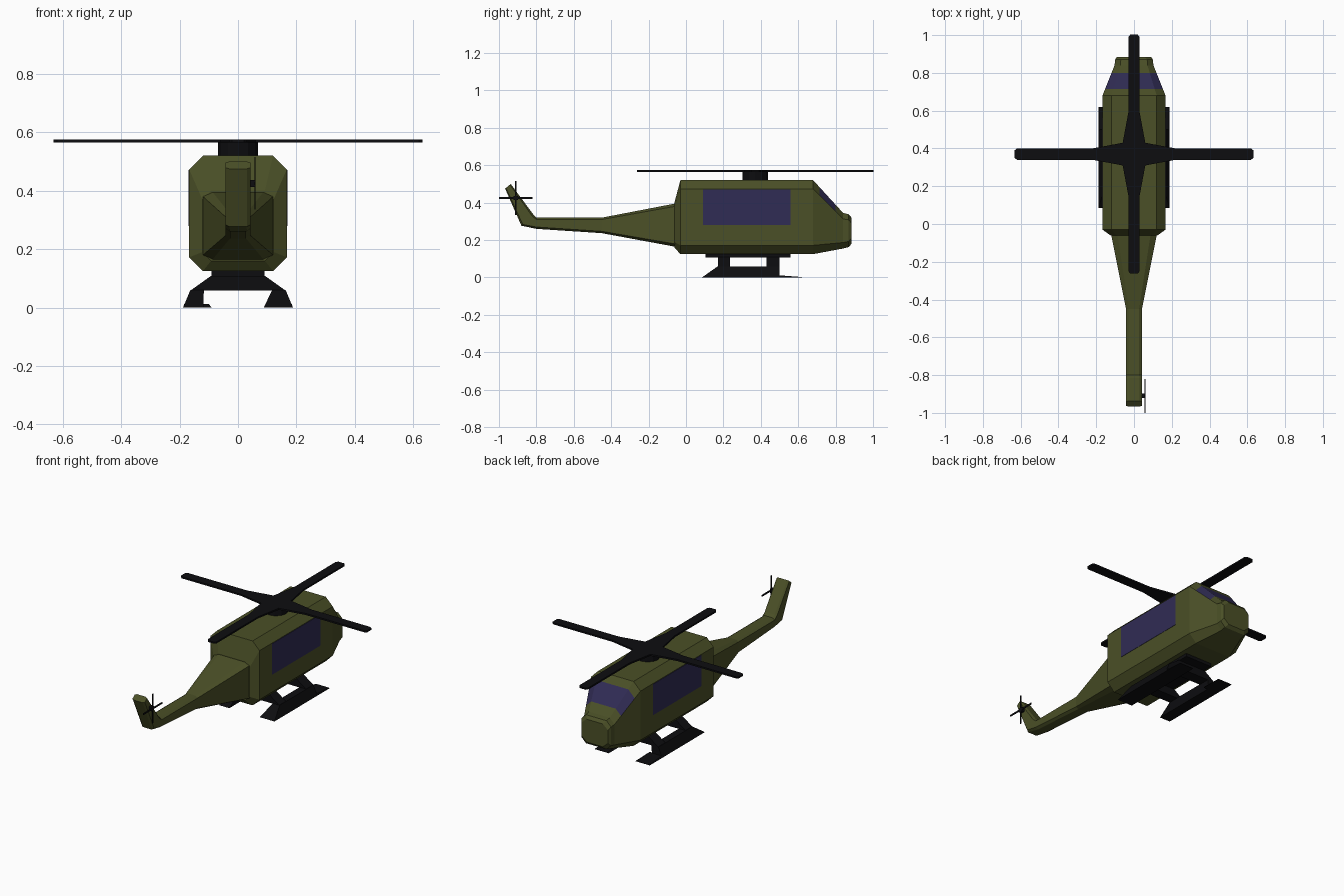
import bpy, bmesh, math
from mathutils import Matrix, Vector

if "Cube" in bpy.data.objects:
    bpy.data.objects.remove(bpy.data.objects["Cube"])


def material(name, rgb):
    m = bpy.data.materials.new(name)
    m.diffuse_color = (*rgb, 1)
    m.use_nodes = True
    m.node_tree.nodes["Principled BSDF"].inputs["Base Color"].default_value = m.diffuse_color
    return m


GREEN = material("olive", (0.07, 0.08, 0.02))
GLASS = material("window_glass", (0.03, 0.025, 0.09))
BLACK = material("black", (0.004, 0.004, 0.005))


def finish(bm, name, *mats):
    bmesh.ops.recalc_face_normals(bm, faces=bm.faces)
    me = bpy.data.meshes.new(name)
    bm.to_mesh(me)
    bm.free()
    for m in mats:
        me.materials.append(m)
    ob = bpy.data.objects.new(name, me)
    bpy.context.collection.objects.link(ob)
    return ob


def loft(bm, rings, glass_after=None):
    loops = [[bm.verts.new(p) for p in r] for r in rings]
    n = len(loops[0])
    for i, (a, b) in enumerate(zip(loops, loops[1:])):
        for k in range(n):
            f = bm.faces.new((a[k], a[(k + 1) % n], b[(k + 1) % n], b[k]))
            if i == glass_after and k in (3, 4, 5):
                f.material_index = 1
    bm.faces.new(loops[0])
    bm.faces.new(loops[-1])


def octagon(bot, top, w, cx, c):
    """Chamfered section between a bottom and a top (y, z) point."""
    b, t = Vector((0, *bot)), Vector((0, *top))
    up = (t - b).normalized() * c
    shape = [(-w + cx, b), (w - cx, b), (w, b + up), (w, t - up),
             (w - cx, t), (-w + cx, t), (-w, t - up), (-w, b + up)]
    return [(x, p.y, p.z) for x, p in shape]


def box(name, lo, hi, mat):
    bm = bmesh.new()
    loft(bm, [[(lo[0], lo[1], z), (hi[0], lo[1], z), (hi[0], hi[1], z), (lo[0], hi[1], z)]
              for z in (lo[2], hi[2])])
    return finish(bm, name, mat)


# Cabin and nose, with the windscreen band on the sloping faces
def cabin_section(y):
    t = (y - 0.68) / 0.16
    return octagon((y, 0.125 + 0.03 * t), (y, 0.52 - 0.175 * t),
                   0.167 - 0.064 * t, 0.047 - 0.015 * t, 0.047 - 0.015 * t)


bm = bmesh.new()
loft(bm, [octagon((-0.062, 0.16), (-0.062, 0.40), 0.122, 0.03, 0.03),
          octagon((-0.03, 0.125), (-0.03, 0.52), 0.167, 0.047, 0.047),
          cabin_section(0.68), cabin_section(0.715), cabin_section(0.80), cabin_section(0.84),
          octagon((0.87, 0.163), (0.87, 0.338), 0.1, 0.03, 0.03),
          octagon((0.885, 0.18), (0.885, 0.32), 0.09, 0.035, 0.03)], glass_after=3)
finish(bm, "cabin", GREEN, GLASS)

# Tail boom and fin
bm = bmesh.new()
loft(bm, [octagon((-0.06, 0.165), (-0.06, 0.395), 0.12, 0.033, 0.015),
          octagon((-0.45, 0.237), (-0.45, 0.32), 0.042, 0.015, 0.01),
          octagon((-0.80, 0.26), (-0.80, 0.32), 0.042, 0.015, 0.01),
          octagon((-0.88, 0.277), (-0.815, 0.335), 0.042, 0.012, 0.01),
          octagon((-0.967, 0.475), (-0.937, 0.50), 0.042, 0.012, 0.006)])
finish(bm, "tail_boom", GREEN)

# Side windows
for s, side in ((-1, "left"), (1, "right")):
    x = sorted((s * 0.160, s * 0.169))
    box(side + "_window", (x[0], 0.09, 0.28), (x[1], 0.56, 0.47), GLASS)

# Main rotor: four flared blades from one outline
bm = bmesh.new()
outline = []
for q in range(4):
    rot = Matrix.Rotation(q * math.pi / 2, 3, 'Z')
    for p in ((0.06, -0.06), (0.22, -0.03), (0.62, -0.03), (0.632, -0.02),
              (0.632, 0.02), (0.62, 0.03), (0.22, 0.03)):
        outline.append(rot @ Vector((*p, 0)))
loft(bm, [[p + Vector((0, 0.37, z)) for p in outline] for z in (0.565, 0.575)])
finish(bm, "main_rotor", BLACK)

# Rotor mast
bm = bmesh.new()
bmesh.ops.create_cone(bm, cap_ends=True, segments=12, radius1=0.068, radius2=0.068, depth=0.06,
                      matrix=Matrix.Translation((0, 0.37, 0.54)))
finish(bm, "rotor_mast", BLACK)

# Tail rotor
box("tail_rotor_hub", (0.035, -0.922, 0.413), (0.06, -0.898, 0.437), BLACK)
box("tail_blade_level", (0.056, -1.0, 0.42), (0.06, -0.82, 0.43), BLACK)
box("tail_blade_upright", (0.056, -0.915, 0.335), (0.06, -0.905, 0.515), BLACK)

# Landing gear: belly plate, cross legs and tapered skids
box("belly_plate", (-0.09, 0.105, 0.106), (0.09, 0.56, 0.13), BLACK)
for y0, y1, end in ((0.17, 0.235, "front"), (0.43, 0.50, "rear")):
    bm = bmesh.new()
    loft(bm, [[(x, y, z) for x, z in ((-0.09, 0.11), (0.09, 0.11), (0.163, 0.058), (-0.163, 0.058))]
              for y in (y0, y1)])
    finish(bm, end + "_skid_leg", BLACK)
for s, side in ((-1, "left"), (1, "right")):
    bm = bmesh.new()
    foot = 0.118 if s < 0 else 0.088
    loft(bm, [[(s * xi, y0, z), (s * xo, y0, z), (s * xo, y1, z), (s * xi, y1, z)]
              for xi, xo, y0, y1, z in ((foot, 0.188, 0.085, 0.50, 0), (0.117, 0.163, 0.17, 0.50, 0.06))])
    toe = [(0.09, 0.0), (0.188, 0.0), (0.184, 0.012), (0.1, 0.012)]
    loft(bm, [[(s * x, 0.495, z) for x, z in toe],
              [(s * x, 0.62, z * 0.2) for x, z in toe]])
    finish(bm, side + "_skid", BLACK)
